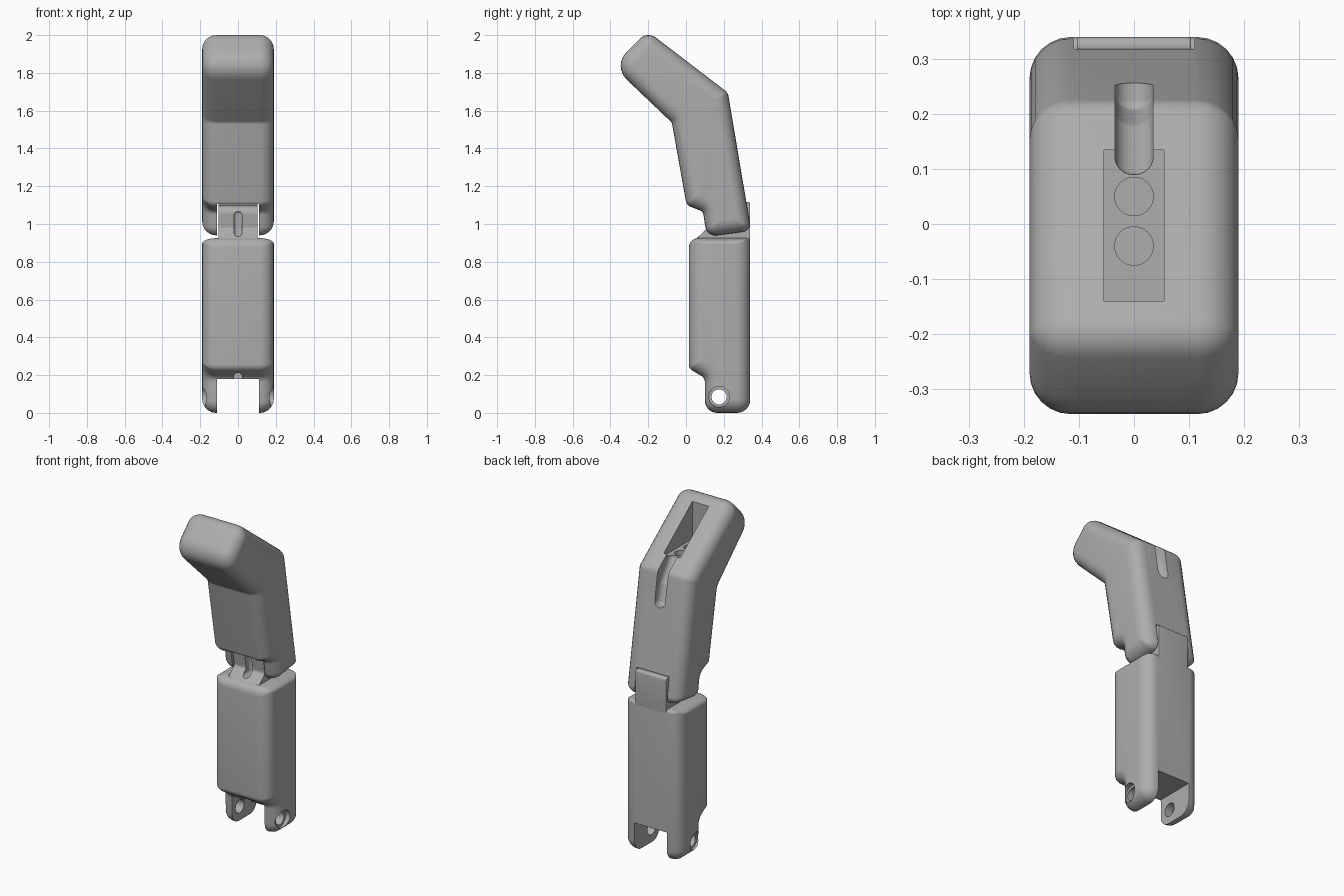
import bpy, bmesh, math
from mathutils import Vector, Matrix

if "Cube" in bpy.data.objects:
    bpy.data.objects.remove(bpy.data.objects["Cube"])

grey = bpy.data.materials.new("matte grey")
grey.use_nodes = True
colour = (0.42, 0.42, 0.42, 1)
grey.diffuse_color = colour
grey.node_tree.nodes["Principled BSDF"].inputs["Base Color"].default_value = colour


def cross(a, b):
    return a.x * b.y - a.y * b.x


def section(corners, inset, soft, steps=6):
    """Inset a counter-clockwise (y, z, radius) outline and fillet its corners."""
    n = len(corners)
    pts = [Vector(c[:2]) for c in corners]
    dirs = [(pts[(i + 1) % n] - pts[i]).normalized() for i in range(n)]
    lines = []
    for i, d in enumerate(dirs):
        lines.append(pts[i] + Vector((-d.y, d.x)) * inset * soft.get(i, 1))
    out = []
    for i in range(n):
        a, b = dirs[i - 1], dirs[i]
        turn = cross(a, b)
        t = cross(lines[i] - lines[i - 1], b) / turn
        corner = lines[i - 1] + a * t
        r = corners[i][2]
        r = max(r - inset, 0.004) if turn > 0 else r + inset
        angle = math.atan2(turn, a.dot(b))
        start = corner - a * r * math.tan(abs(angle) / 2)
        side = math.copysign(1, angle)
        centre = start + Vector((-a.y, a.x)) * r * side
        for k in range(steps + 1):
            out.append(centre + Matrix.Rotation(angle * k / steps, 2) @ (start - centre))
    return out


def loft(name, corners, half, r, soft={}, steps=6):
    """Extrude a side outline across x with rounded flanks."""
    angles = [math.pi / 2 * k / steps for k in range(steps + 1)]
    right = [(half - r + r * math.sin(t), r * (1 - math.cos(t))) for t in angles]
    layers = [(-x, d) for x, d in reversed(right)] + right
    bm = bmesh.new()
    rings = [[bm.verts.new((x, p.x, p.y)) for p in section(corners, d, soft)]
             for x, d in layers]
    n = len(rings[0])
    for a, b in zip(rings, rings[1:]):
        for i in range(n):
            j = (i + 1) % n
            bm.faces.new((a[i], a[j], b[j], b[i]))
    bm.faces.new(rings[0])
    bm.faces.new(rings[-1])
    bmesh.ops.recalc_face_normals(bm, faces=bm.faces)
    return finish(name, bm)


def finish(name, bm):
    mesh = bpy.data.meshes.new(name)
    bm.to_mesh(mesh)
    bm.free()
    mesh.materials.append(grey)
    obj = bpy.data.objects.new(name, mesh)
    bpy.context.collection.objects.link(obj)
    return obj


def box(x, y0, y1, z0, z1):
    bm = bmesh.new()
    size = Matrix.Diagonal((2 * x, y1 - y0, z1 - z0, 1))
    place = Matrix.Translation((0, (y0 + y1) / 2, (z0 + z1) / 2))
    bmesh.ops.create_cube(bm, size=1, matrix=place @ size)
    return finish("box_cutter", bm)


def rod(start, end, r):
    a, b = Vector(start), Vector(end)
    turn = (b - a).to_track_quat('Z', 'Y').to_matrix().to_4x4()
    bm = bmesh.new()
    bmesh.ops.create_cone(bm, cap_ends=True, segments=32, radius1=r, radius2=r,
                          depth=(b - a).length,
                          matrix=Matrix.Translation((a + b) / 2) @ turn)
    return finish("rod_cutter", bm)


def cut(obj, cutters):
    bpy.context.view_layer.objects.active = obj
    for c in cutters:
        c.hide_render = True
        mod = obj.modifiers.new("cut", 'BOOLEAN')
        mod.operation, mod.solver, mod.object = 'DIFFERENCE', 'EXACT', c
        bpy.ops.object.modifier_apply(modifier=mod.name)
        bpy.data.objects.remove(c)


# Lower segment: rounded block with a forked foot and pin holes
lower = loft("lower_segment", [
    (0.015, 0.925, 0.05), (0.015, 0.235, 0.04), (0.1, 0.185, 0.04),
    (0.1, 0, 0.065), (0.34, 0, 0.07), (0.34, 0.925, 0.02)],
    0.19, 0.075, soft={5: 0.4})
pin = (0.175, 0.085)
cut(lower, [box(0.11, -0.2, 0.5, -0.1, 0.18),
            rod((-0.3, *pin), (0.3, *pin), 0.04),
            rod((0.16, *pin), (0.3, *pin), 0.055),
            rod((-0.16, *pin), (-0.3, *pin), 0.055),
            rod((0, -0.1, 0.19), (0, 0.2, 0.19), 0.022)])

# Hinge tongue rising from the lower segment, with a cord slot in front
tongue = loft("hinge_tongue", [
    (0.03, 0.9, 0.004), (0.34, 0.9, 0.004), (0.34, 1.12, 0.015),
    (0.22, 1.1, 0.03), (0.09, 1.095, 0.04), (0.11, 0.975, 0.02)],
    0.104, 0.004)
cut(tongue, [loft("slot_cutter", [
    (-0.05, 0.935, 0.01), (0.15, 0.935, 0.01),
    (0.15, 1.065, 0.01), (-0.05, 1.065, 0.01)], 0.022, 0.02)])

# Bent fingertip segment
tip = loft("tip_segment", [
    (-0.204, 2.021, 0.064), (-0.389, 1.836, 0.1), (-0.075, 1.537, 0.03),
    (0.003, 1.1, 0.04), (0.09, 1.065, 0.03), (0.11, 0.933, 0.055),
    (0.345, 0.964, 0.045), (0.222, 1.695, 0.05)],
    0.19, 0.075)
hinge_gap = loft("gap_cutter", [
    (-0.2, 0.8, 0.01), (0.5, 0.8, 0.01), (0.5, 1.14, 0.01),
    (0.2, 1.11, 0.01), (-0.2, 1.105, 0.01)], 0.11, 0.004)
groove = loft("groove_cutter", [
    (0.09, 1.9, 0.01), (0.09, 1.73, 0.03), (0.18, 1.6, 0.03),
    (0.21, 1.49, 0.02), (0.4, 1.49, 0.01), (0.4, 1.9, 0.01)], 0.035, 0.033)
cut(tip, [hinge_gap,
          box(0.055, -0.14, 0.135, 1.745, 2.2),
          groove,
          rod((0, 0.05, 1.56), (0, 0.05, 1.8), 0.035),
          rod((0, -0.04, 1.6), (0, -0.04, 1.8), 0.035)])

# Smooth shading with crisp cut edges
for obj in (lower, tongue, tip):
    bpy.ops.object.select_all(action='DESELECT')
    obj.select_set(True)
    bpy.context.view_layer.objects.active = obj
    bpy.ops.object.shade_smooth_by_angle(angle=math.radians(32))
